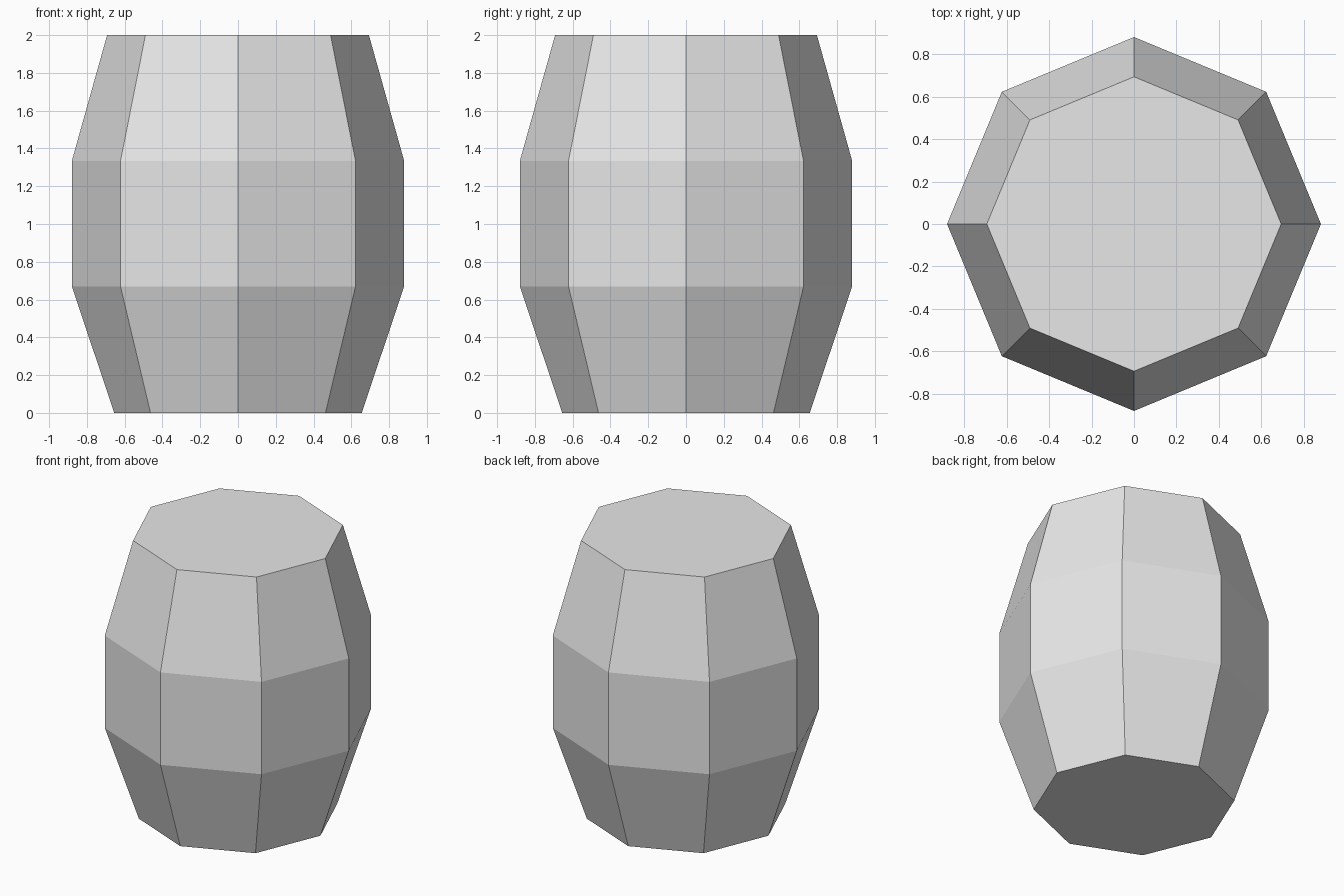
import bpy, bmesh
from math import sin, cos, pi

if "Cube" in bpy.data.objects:
    bpy.data.objects.remove(bpy.data.objects["Cube"])

SIDES = 8
# (radius, height) rings of the barrel profile
PROFILE = [(0.655, 0.0), (0.88, 0.67), (0.88, 1.333), (0.693, 2.0)]

grey = bpy.data.materials.new("plain grey")
grey.diffuse_color = (0.8, 0.8, 0.8, 1)
grey.use_nodes = True
grey.node_tree.nodes["Principled BSDF"].inputs["Base Color"].default_value = grey.diffuse_color

# Eight-sided barrel: rings of vertices, bridged and capped
bm = bmesh.new()
rings = [[bm.verts.new((r * cos(2 * pi * i / SIDES), r * sin(2 * pi * i / SIDES), z))
          for i in range(SIDES)] for r, z in PROFILE]
for low, high in zip(rings, rings[1:]):
    for i in range(SIDES):
        j = (i + 1) % SIDES
        bm.faces.new((low[i], low[j], high[j], high[i]))
bm.faces.new(rings[0][::-1])   # bottom cap
bm.faces.new(rings[-1])        # top cap

mesh = bpy.data.meshes.new("barrel")
bm.to_mesh(mesh)
bm.free()
mesh.materials.append(grey)
bpy.context.collection.objects.link(bpy.data.objects.new("barrel", mesh))
